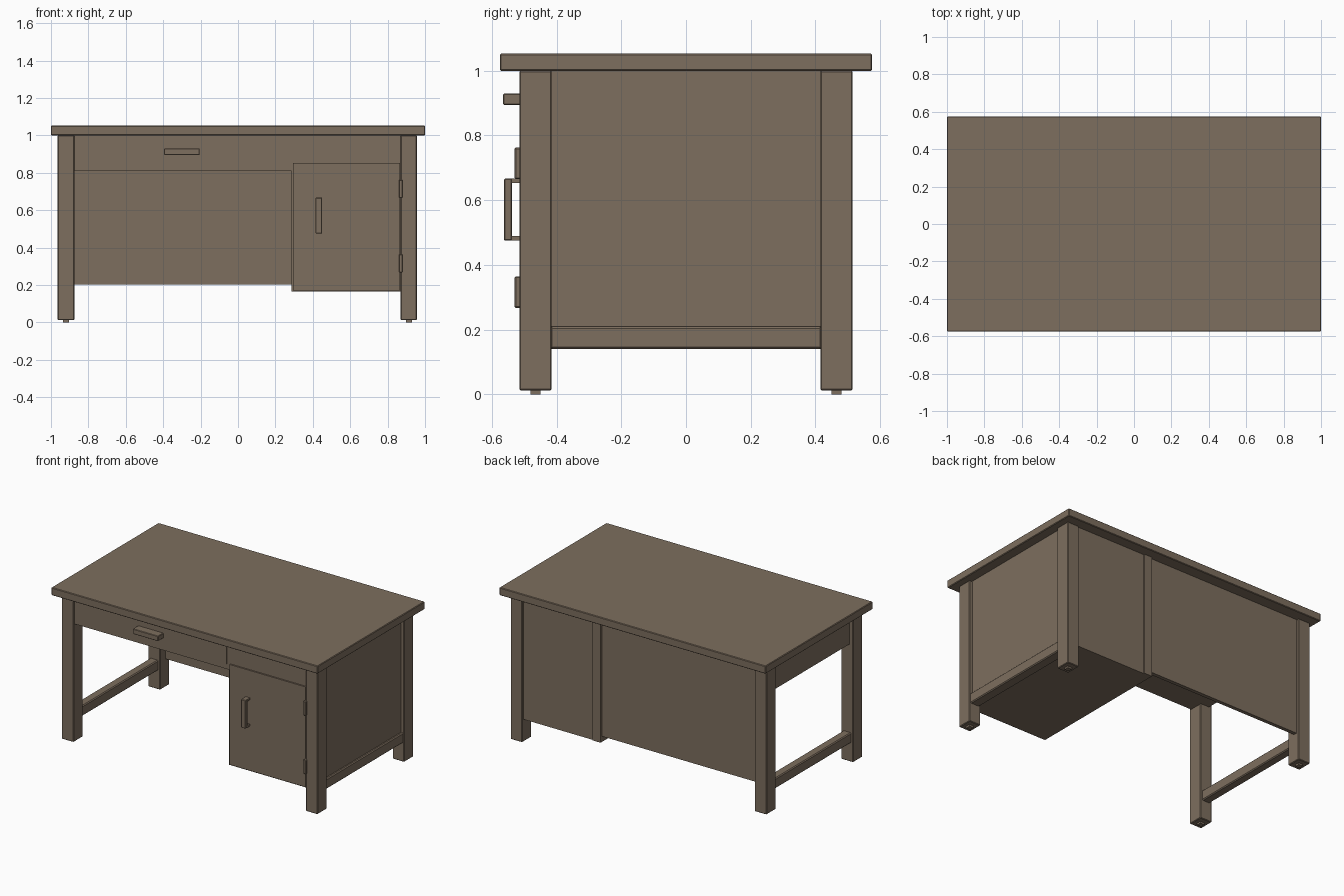
import bpy, bmesh

if "Cube" in bpy.data.objects:
    bpy.data.objects.remove(bpy.data.objects["Cube"])

wood = bpy.data.materials.new("weathered brown wood")
wood.diffuse_color = (0.205, 0.156, 0.112, 1)
wood.use_nodes = True
wood.node_tree.nodes["Principled BSDF"].inputs["Base Color"].default_value = wood.diffuse_color


def box(name, x, y, z, bevel=0.0):
    """Box from (min, max) ranges, with an optional small bevel."""
    bm = bmesh.new()
    bmesh.ops.create_cube(bm, size=1)
    for v in bm.verts:
        v.co = [r[0] if c < 0 else r[1] for c, r in zip(v.co, (x, y, z))]
    if bevel:
        bmesh.ops.bevel(bm, geom=bm.edges[:], offset=bevel, segments=1, affect='EDGES')
    me = bpy.data.meshes.new(name)
    bm.to_mesh(me)
    bm.free()
    ob = bpy.data.objects.new(name, me)
    me.materials.append(wood)
    bpy.context.collection.objects.link(ob)
    return ob


# Table top
box("table_top", (-1, 1), (-0.575, 0.575), (1.0, 1.053), 0.004)

# Legs with small foot pads
for side, x in (("left", (-0.965, -0.875)), ("right", (0.87, 0.957))):
    for end, y in (("front", (-0.515, -0.415)), ("back", (0.415, 0.515))):
        box(f"{end}_{side}_leg", x, y, (0.012, 1.0), 0.004)
        cx, cy = sum(x) / 2, sum(y) / 2
        box(f"{end}_{side}_foot_pad", (cx - 0.016, cx + 0.016),
            (cy - 0.016, cy + 0.016), (0, 0.014))

# Low side rails
box("left_stretcher", (-0.95, -0.89), (-0.42, 0.42), (0.14, 0.21), 0.006)
box("right_bottom_rail", (0.88, 0.95), (-0.42, 0.42), (0.14, 0.21), 0.006)

# Drawer section under the top
box("drawer_case", (-0.94, 0.30), (-0.41, 0.48), (0.81, 1.0))
box("drawer_surround", (-0.88, 0.30), (-0.502, -0.40), (0.81, 1.0))
box("drawer_front", (-0.87, 0.27), (-0.508, -0.49), (0.845, 0.99))
box("drawer_handle", (-0.395, -0.205), (-0.565, -0.50), (0.895, 0.93), 0.003)

# Back panel and back post
box("back_panel", (-0.88, 0.30), (0.47, 0.495), (0.203, 1.0))
box("back_post", (0.285, 0.345), (0.42, 0.51), (0.165, 1.0))

# Cabinet with door
box("cabinet_body", (0.285, 0.935), (-0.502, 0.503), (0.165, 1.0))
box("cabinet_door", (0.295, 0.865), (-0.512, -0.49), (0.172, 0.852))

# Door handle: a bar on two stand-offs
box("door_handle_bar", (0.415, 0.45), (-0.562, -0.538), (0.475, 0.667), 0.003)
for i, z in enumerate((0.475, 0.653)):
    box(f"door_handle_mount_{i + 1}", (0.417, 0.448), (-0.55, -0.505), (z, z + 0.014))

# Door hinges
for i, z in enumerate((0.267, 0.665)):
    box(f"door_hinge_{i + 1}", (0.86, 0.88), (-0.53, -0.505), (z, z + 0.098), 0.004)
